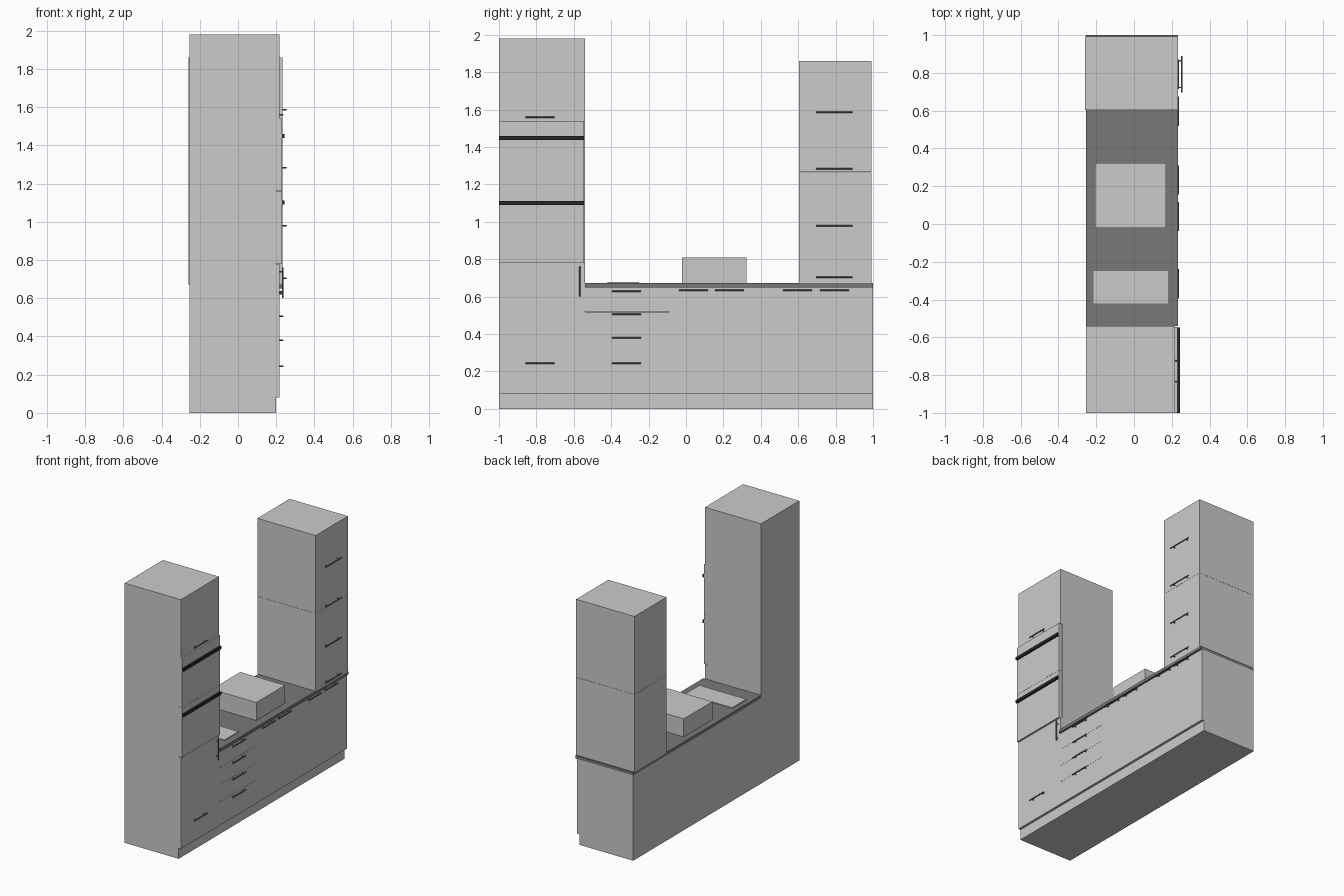
import bpy
from mathutils import Vector

if "Cube" in bpy.data.objects:
    bpy.data.objects.remove(bpy.data.objects["Cube"])


def mat(name, v):
    m = bpy.data.materials.new(name)
    m.diffuse_color = (v, v, v, 1)
    m.use_nodes = True
    m.node_tree.nodes["Principled BSDF"].inputs["Base Color"].default_value = m.diffuse_color
    return m


MID, DARK, BLACK = mat("mid_grey", 0.54), mat("dark_grey", 0.19), mat("black", 0.02)


def box(name, x, y, z, m=None):
    """Box from (min, max) ranges on each axis."""
    bpy.ops.mesh.primitive_cube_add(size=1)
    o = bpy.context.object
    o.name = name
    o.location = [(a + b) / 2 for a, b in (x, y, z)]
    o.scale = [b - a for a, b in (x, y, z)]
    bpy.ops.object.transform_apply(location=True, rotation=False, scale=True)
    if m:
        o.data.materials.append(m)
    return o


def rod(name, a, b, r, m):
    a, b = Vector(a), Vector(b)
    bpy.ops.mesh.primitive_cylinder_add(vertices=10, radius=r, depth=(b - a).length,
                                        location=(a + b) / 2)
    o = bpy.context.object
    o.name = name
    o.rotation_euler = (b - a).to_track_quat('Z', 'Y').to_euler()
    o.data.materials.append(m)
    bpy.ops.object.shade_smooth_by_angle()
    return o


def handle(name, x, y, z, length=0.155, vertical=False, reach=0.02):
    """Bar handle on two posts, standing off a front at x."""
    d = Vector((0, 0, 1)) if vertical else Vector((0, 1, 0))
    c, out = Vector((x, y, z)), Vector((reach - 0.004, 0, 0))
    rod(name + "_bar", c + out - d * length / 2, c + out + d * length / 2, 0.004, DARK)
    for s in (-1, 1):
        p = c + d * s * length * 0.36
        rod(name + "_post", p - Vector((0.002, 0, 0)), p + out, 0.004, DARK)


BACK, BODY, FRONT = -0.255, 0.20, 0.218
G = 0.001

# Tall oven cabinet
box("tall_cabinet_lower", (BACK, BODY), (-1, -0.542), (0, 1.54))
box("tall_cabinet_upper", (BACK, FRONT), (-1, -0.54), (1.54, 1.98))
box("tall_cabinet_side", (BACK, BODY), (-0.542, -0.54), (0, 1.54), MID)
box("tall_lower_door", (BODY, FRONT), (-1, -0.54), (0.08, 0.779), MID)
box("lower_oven", (BODY, 0.23), (-1, -0.545), (0.781, 1.159), MID)
box("upper_oven", (BODY, 0.23), (-1, -0.545), (1.16, 1.54), MID)
for z in (1.10, 1.448):
    box("oven_handle", (0.229, 0.243), (-1, -0.547), (z - 0.01, z + 0.012), BLACK)
handle("tall_upper_handle", FRONT, -0.78, 1.56)
handle("tall_lower_handle", FRONT, -0.78, 0.243)
handle("tall_side_handle", FRONT, -0.568, 0.68, 0.16, vertical=True)

# Base cabinets, plinth and worktop
box("plinth", (BACK, BODY), (-0.54, 1), (0, 0.08))
box("base_cabinet", (BACK, BODY), (-0.54, 1), (0.08, 0.65))
box("worktop", (BACK, 0.232), (-0.54, 1), (0.65, 0.673), DARK)

# Drawer stack
levels = (0.08, 0.26, 0.39, 0.52, 0.65)
for z0, z1, hz in zip(levels, levels[1:], (0.245, 0.38, 0.505, 0.63)):
    box("base_drawer", (BODY, FRONT), (-0.54, -0.09 - G), (z0, z1 - G))
    handle("drawer_handle", FRONT, -0.317, hz)

# Base doors
edges = (-0.09, 0.135, 0.39, 0.695, 1.0)
for y0, y1, hy in zip(edges, edges[1:], (0.04, 0.233, 0.597, 0.793)):
    box("base_door", (BODY, FRONT), (y0, y1 - (G if y1 < 1 else 0)), (0.08, 0.65))
    handle("door_handle", FRONT, hy, 0.635)

# Appliance box and thin plate on the worktop
box("worktop_box", (-0.207, 0.17), (-0.022, 0.323), (0.673, 0.81))
box("worktop_plate", (-0.215, 0.18), (-0.42, -0.25), (0.67, 0.679))

# Stacked drawer units standing on the worktop
for z0, z1 in ((0.673, 1.265), (1.266, 1.86)):
    box("wall_unit", (-0.26, 0.232), (0.604, 0.992), (z0, z1), MID)
for z in (0.705, 0.98, 1.283, 1.587):
    handle("wall_unit_handle", 0.232, 0.793, z, 0.195, reach=0.024)
